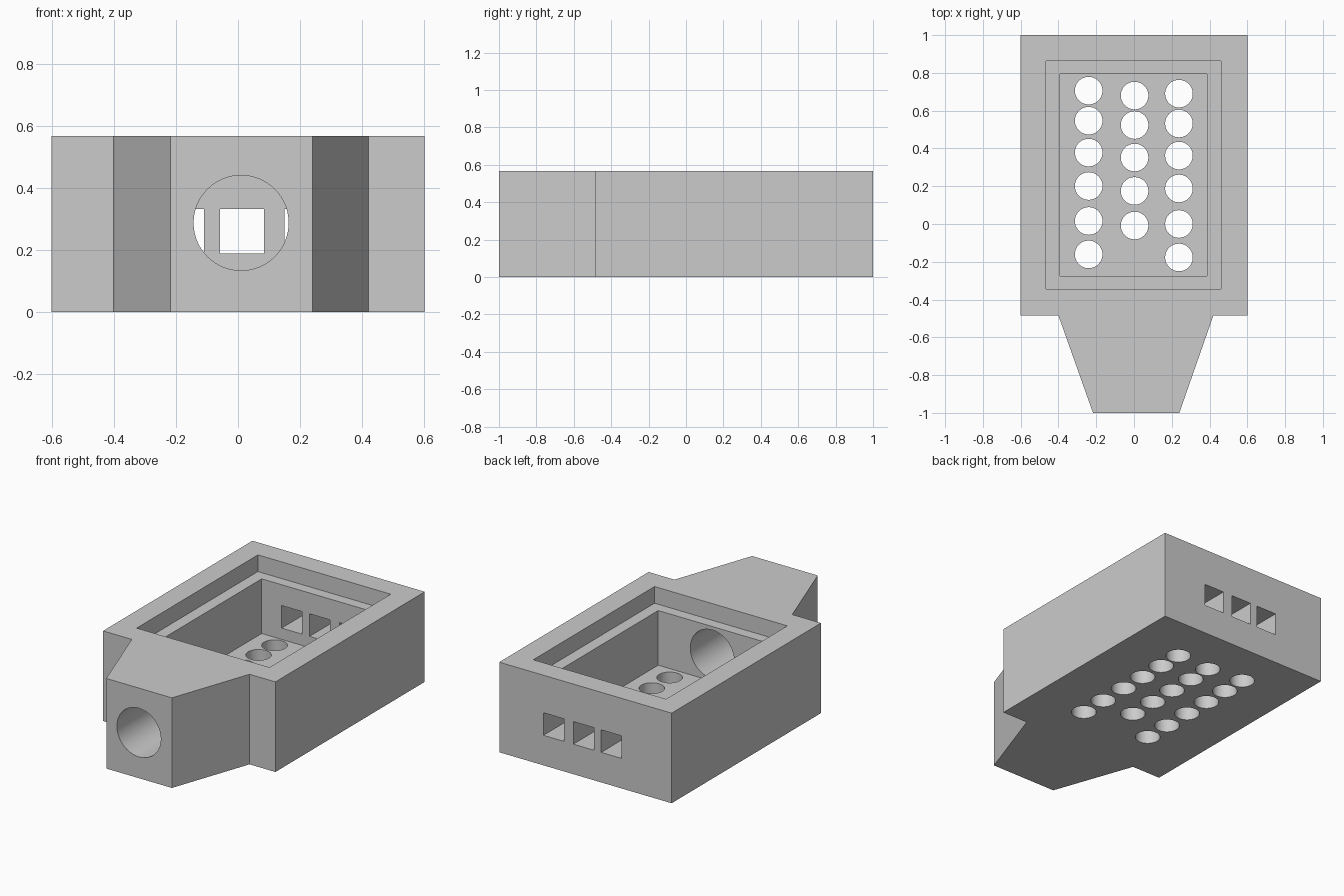
import bpy, bmesh
from mathutils import Matrix, Vector

cube = bpy.data.objects.get("Cube")
if cube:
    bpy.data.objects.remove(cube, do_unlink=True)

HEIGHT, LEDGE, FLOOR = 0.567, 0.462, 0.118

grey = bpy.data.materials.new("light grey")
grey.use_nodes = True
grey.diffuse_color = (0.6, 0.6, 0.6, 1)
grey.node_tree.nodes["Principled BSDF"].inputs["Base Color"].default_value = (0.6, 0.6, 0.6, 1)


def finish(name, bm):
    bmesh.ops.recalc_face_normals(bm, faces=bm.faces)
    mesh = bpy.data.meshes.new(name)
    bm.to_mesh(mesh)
    bm.free()
    mesh.materials.append(grey)
    obj = bpy.data.objects.new(name, mesh)
    bpy.context.collection.objects.link(obj)
    return obj


def prism(name, outline, z0, z1):
    bm = bmesh.new()
    face = bm.faces.new([bm.verts.new((x, y, z0)) for x, y in outline])
    top = bmesh.ops.extrude_face_region(bm, geom=[face])["geom"]
    bmesh.ops.translate(bm, vec=(0, 0, z1 - z0),
                        verts=[v for v in top if isinstance(v, bmesh.types.BMVert)])
    return finish(name, bm)


def box(name, x0, x1, y0, y1, z0, z1):
    return prism(name, [(x0, y0), (x1, y0), (x1, y1), (x0, y1)], z0, z1)


def cylinder(name, centre, radius, depth, axis="Z"):
    bm = bmesh.new()
    turn = Matrix.Rotation(1.5707963, 4, "X") if axis == "Y" else Matrix()
    bmesh.ops.create_cone(bm, cap_ends=True, segments=64, radius1=radius, radius2=radius,
                          depth=depth, matrix=Matrix.Translation(Vector(centre)) @ turn)
    return finish(name, bm)


# Case body with a tapered cable neck at the front
case = prism("case", [(-0.6, 1), (-0.6, -0.485), (-0.4, -0.485), (-0.217, -1),
                      (0.24, -1), (0.42, -0.485), (0.6, -0.485), (0.6, 1)], 0, HEIGHT)

# Lid recess and inner cavity
cutters = [box("lid_recess_cutter", -0.465, 0.46, -0.344, 0.862, LEDGE, 0.7),
           box("cavity_cutter", -0.391, 0.386, -0.275, 0.794, FLOOR, 0.65)]

# Round cable hole through the neck
cutters.append(cylinder("cable_hole_cutter", (0.01, -0.65, 0.287), 0.153, 0.9, "Y"))

# Three square ports in the back wall
for x in (-0.252, -0.058, 0.15):
    cutters.append(box("port_cutter", x, x + 0.142, 0.7, 1.1, 0.189, 0.331))

# Round vents through the floor, in three columns
vents = {-0.24: (0.706, 0.547, 0.378, 0.201, 0.016, -0.161),
         0.003: (0.68, 0.524, 0.352, 0.175, -0.008),
         0.238: (0.69, 0.532, 0.362, 0.188, 0, -0.177)}
for x, rows in vents.items():
    for y in rows:
        cutters.append(cylinder("vent_cutter", (x, y, 0.06), 0.073, 0.3))

# Cut everything out of the case, then drop the cutters
for cutter in cutters:
    cutter.hide_render = True
    mod = case.modifiers.new("cut", "BOOLEAN")
    mod.operation = "DIFFERENCE"
    mod.solver = "EXACT"
    mod.object = cutter
bpy.context.view_layer.update()
result = bpy.data.meshes.new_from_object(
    case.evaluated_get(bpy.context.evaluated_depsgraph_get()))
case.modifiers.clear()
case.data = result
result.materials.clear()
result.materials.append(grey)
for poly in result.polygons:
    poly.material_index = 0
for cutter in cutters:
    bpy.data.objects.remove(cutter, do_unlink=True)

# Smooth bores, crisp edges
bpy.ops.object.select_all(action="DESELECT")
case.select_set(True)
bpy.context.view_layer.objects.active = case
bpy.ops.object.shade_smooth_by_angle()
